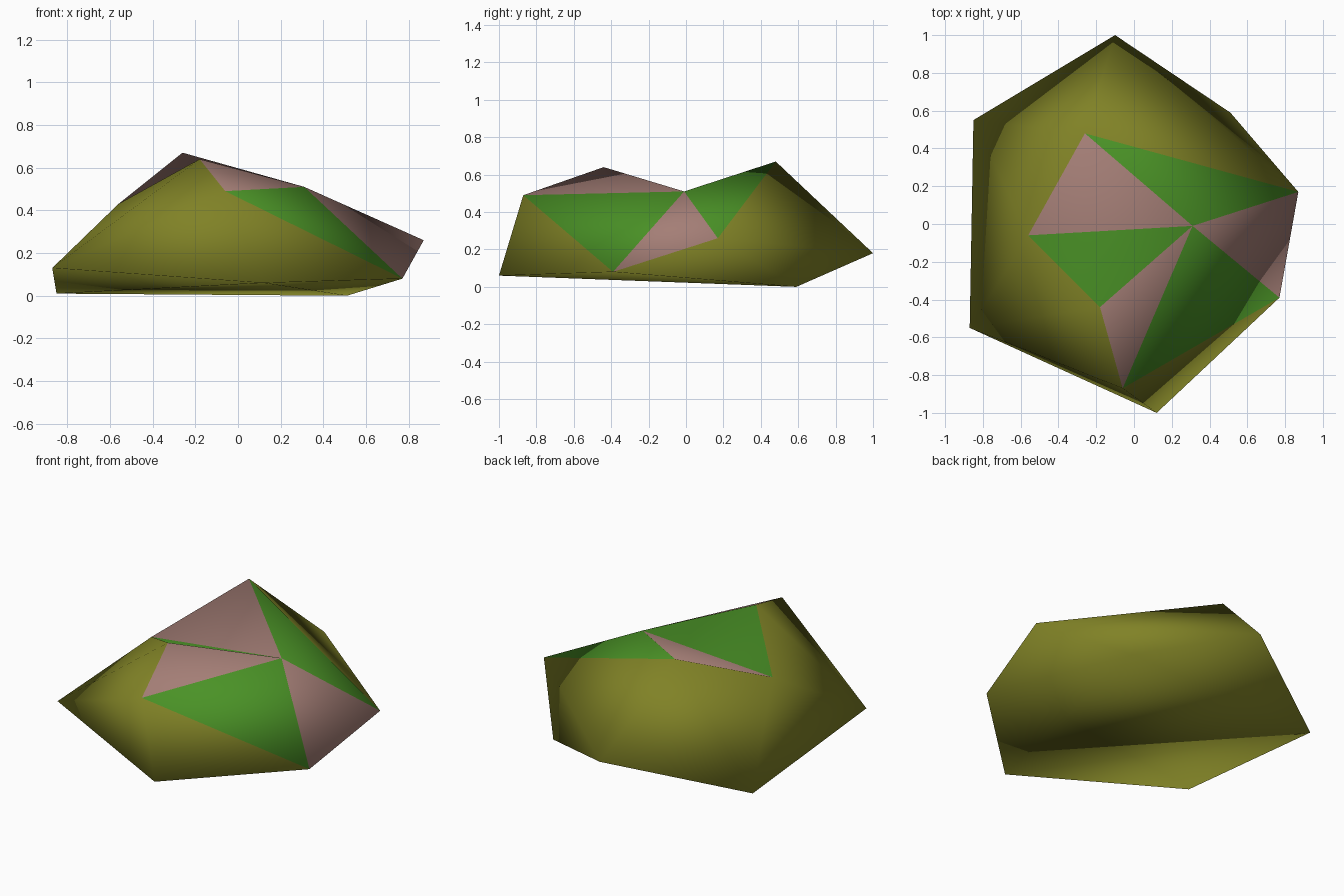
import bpy
import bmesh

cube = bpy.data.objects.get("Cube")
if cube:
    bpy.data.objects.remove(cube, do_unlink=True)


def linear(c):
    c /= 255
    return c / 12.92 if c <= 0.04045 else ((c + 0.055) / 1.055) ** 2.4


def make_material(name, rgb):
    mat = bpy.data.materials.new(name)
    mat.use_nodes = True
    colour = [linear(c) for c in rgb] + [1.0]
    mat.diffuse_color = colour
    mat.node_tree.nodes["Principled BSDF"].inputs["Base Color"].default_value = colour
    return mat


materials = [
    make_material("olive", (128, 130, 38)),
    make_material("leaf_green", (74, 146, 38)),
    make_material("dusty_pink", (164, 126, 118)),
]
OLIVE, GREEN, PINK = range(3)

bm = bmesh.new()

# Hollow centre of the top
hollow = bm.verts.new((0.31, -0.01, 0.51))

# Rim around the hollow, counter-clockwise from the back peak
rim = [bm.verts.new(p) for p in (
    (-0.26, 0.48, 0.67), (-0.56, -0.06, 0.43), (-0.18, -0.44, 0.64),
    (-0.06, -0.87, 0.49), (0.77, -0.39, 0.08), (0.87, 0.17, 0.26))]
peak, left_rim, front_peak, front_rim, low_corner, side_corner = rim

# Foot of the rock, counter-clockwise from the back
foot = [bm.verts.new(p) for p in (
    (-0.10, 1.00, 0.18), (-0.85, 0.55, 0.01), (-0.87, -0.55, 0.13),
    (0.12, -1.00, 0.06), (0.51, 0.59, 0.00))]
back, back_foot, front_foot, front_tip, base = foot


def face(*verts, colour=OLIVE):
    f = bm.faces.new(verts)
    f.material_index = colour
    f.smooth = True


def fan(centre, ring):
    for a, b in zip(ring, ring[1:]):
        face(centre, a, b)


# Top fan in alternating colours
for i, corner in enumerate(rim):
    face(hollow, corner, rim[(i + 1) % 6], colour=GREEN if i % 2 else PINK)

# Sides
fan(side_corner, [low_corner, base, back, peak])
fan(front_foot, [front_tip, front_rim, front_peak, left_rim, back_foot])
fan(back_foot, [left_rim, peak, back])
face(front_rim, front_tip, low_corner)

# Underside
fan(base, [low_corner, front_tip, back_foot, back])
face(front_foot, back_foot, front_tip)

bmesh.ops.recalc_face_normals(bm, faces=bm.faces[:])
mesh = bpy.data.meshes.new("faceted_rock")
bm.to_mesh(mesh)
bm.free()
for mat in materials:
    mesh.materials.append(mat)
rock = bpy.data.objects.new("faceted_rock", mesh)
bpy.context.collection.objects.link(rock)
